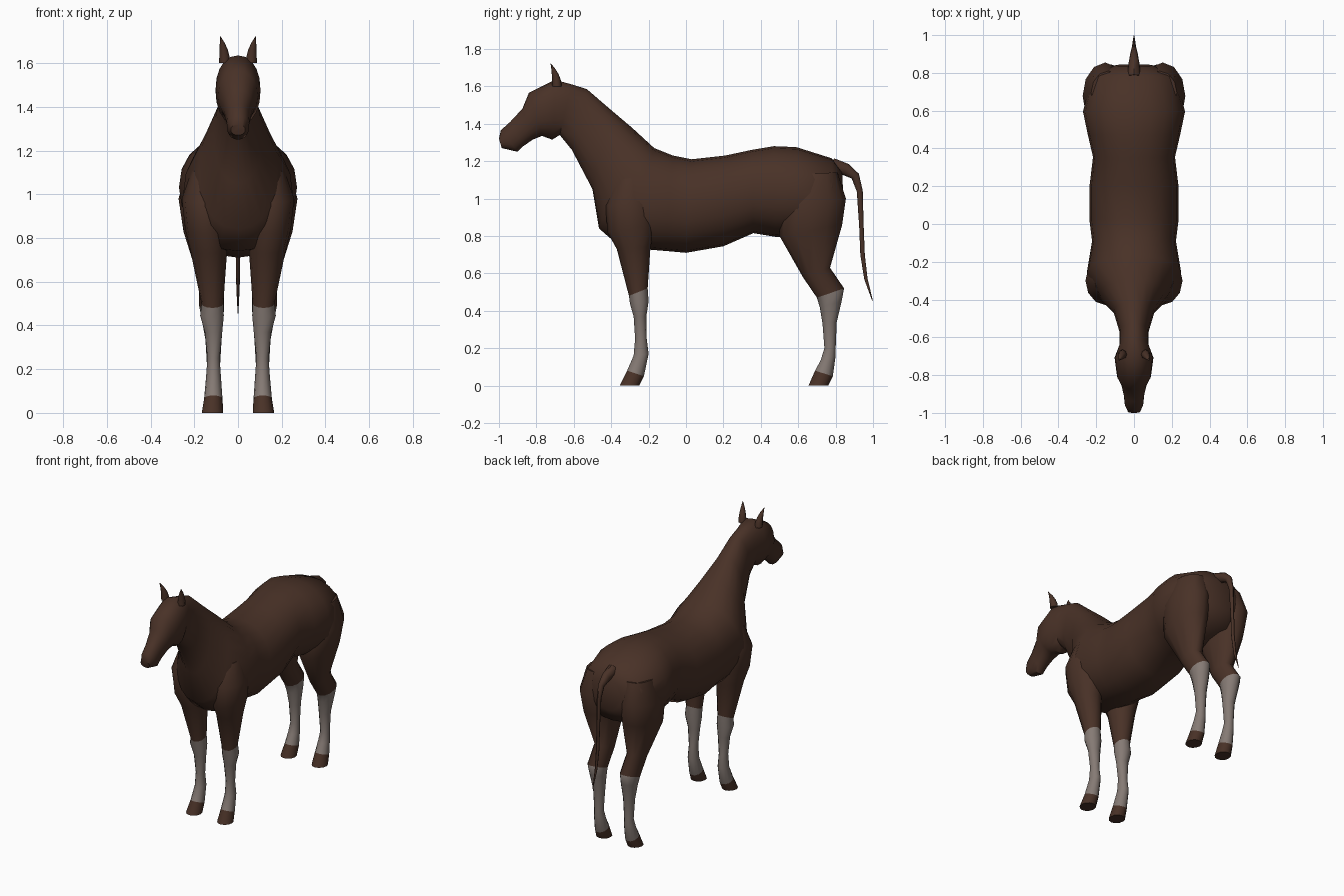
import bpy, bmesh, math
from mathutils import Vector


def material(name, rgb):
    m = bpy.data.materials.new(name)
    m.diffuse_color = (*rgb, 1)
    return m


BROWN = material("dark brown coat", (0.066, 0.031, 0.020))
SOCK = material("grey sock", (0.235, 0.195, 0.175))


def loft(name, sections, n=16, power=1.0, offset=lambda w: 0, sock=None):
    """Skin rings that span (y0, z0)-(y1, z1) with half-width w."""
    bm = bmesh.new()
    rings = []
    for y0, z0, y1, z1, w in sections:
        c = Vector((offset(w), (y0 + y1) / 2, (z0 + z1) / 2))
        a = Vector((0, (y1 - y0) / 2, (z1 - z0) / 2))
        ring = []
        for i in range(n):
            t = 2 * math.pi * i / n
            s, k = [math.copysign(abs(v) ** power, v) for v in (math.sin(t), math.cos(t))]
            ring.append(bm.verts.new(c + a * k + Vector((w * s, 0, 0))))
        rings.append(ring)
    for r, (p, q) in enumerate(zip(rings, rings[1:])):
        for i in range(n):
            j = (i + 1) % n
            f = bm.faces.new((p[i], p[j], q[j], q[i]))
            if sock and sock[0] <= r < sock[1]:
                f.material_index = 1
    bm.faces.new(rings[0])
    bm.faces.new(rings[-1])
    bmesh.ops.recalc_face_normals(bm, faces=bm.faces)
    me = bpy.data.meshes.new(name)
    bm.to_mesh(me)
    bm.free()
    me.materials.append(BROWN)
    me.materials.append(SOCK)
    ob = bpy.data.objects.new(name, me)
    bpy.context.collection.objects.link(ob)
    bpy.context.view_layer.objects.active = ob
    ob.select_set(True)
    bpy.ops.object.shade_smooth_by_angle(angle=math.radians(50))
    ob.select_set(False)


# Rump, barrel, neck and head as one skin
loft("body_neck_head", [
    (0.845, 0.93, 0.835, 1.14, 0.10),
    (0.79, 0.84, 0.78, 1.215, 0.225),
    (0.60, 0.79, 0.59, 1.275, 0.27),
    (0.48, 0.795, 0.47, 1.28, 0.245),
    (0.36, 0.815, 0.35, 1.26, 0.217),
    (0.20, 0.745, 0.21, 1.23, 0.235),
    (0.00, 0.71, 0.03, 1.21, 0.235),
    (-0.11, 0.72, -0.07, 1.23, 0.222),
    (-0.35, 0.74, -0.17, 1.27, 0.25),
    (-0.465, 0.84, -0.29, 1.38, 0.18),
    (-0.50, 1.05, -0.42, 1.49, 0.11),
    (-0.61, 1.26, -0.53, 1.585, 0.077),
    (-0.675, 1.34, -0.61, 1.61, 0.078),
    (-0.715, 1.315, -0.70, 1.635, 0.103),
    (-0.77, 1.335, -0.84, 1.565, 0.09),
    (-0.82, 1.315, -0.875, 1.48, 0.068),
    (-0.87, 1.28, -0.94, 1.41, 0.054),
    (-0.90, 1.25, -0.99, 1.365, 0.05),
    (-0.985, 1.27, -1.0, 1.32, 0.033),
], n=20, power=0.92)

# Leg sections from shoulder or hip down to the hoof
FRONT = [
    (-0.38, 1.10, -0.20, 1.12, 0.08),
    (-0.43, 0.96, -0.17, 1.00, 0.11),
    (-0.42, 0.82, -0.16, 0.86, 0.10),
    (-0.37, 0.73, -0.19, 0.74, 0.083),
    (-0.305, 0.48, -0.205, 0.52, 0.05),
    (-0.30, 0.44, -0.20, 0.45, 0.054),
    (-0.28, 0.37, -0.212, 0.37, 0.04),
    (-0.272, 0.25, -0.21, 0.25, 0.028),
    (-0.28, 0.16, -0.20, 0.17, 0.034),
    (-0.315, 0.08, -0.225, 0.05, 0.042),
    (-0.355, 0.0, -0.25, 0.0, 0.049),
]
HIND = [
    (0.58, 1.13, 0.81, 1.14, 0.09),
    (0.50, 0.96, 0.855, 1.00, 0.12),
    (0.50, 0.80, 0.835, 0.86, 0.105),
    (0.625, 0.58, 0.77, 0.63, 0.058),
    (0.70, 0.47, 0.845, 0.52, 0.058),
    (0.715, 0.42, 0.832, 0.45, 0.05),
    (0.73, 0.33, 0.806, 0.34, 0.037),
    (0.74, 0.20, 0.80, 0.20, 0.029),
    (0.72, 0.135, 0.80, 0.16, 0.035),
    (0.69, 0.08, 0.785, 0.05, 0.042),
    (0.655, 0.0, 0.76, 0.0, 0.049),
]

# Ear: leaf tapering to a tip that leans forward and outward
EAR = []
for i in range(5):
    t = i / 4
    r = 0.024 * (1 - t ** 2) + 0.001
    y, z = -0.69 - 0.033 * t ** 2, 1.60 + 0.122 * t
    EAR.append((y - r, z, y + r, z, r))

for label, s in (("left", 1), ("right", -1)):
    # Thick thighs sit a little further out than the slim shins
    leg_x = lambda w: s * (0.112 + 0.5 * max(0, w - 0.04))
    loft(f"{label}_front_leg", FRONT, 12, offset=leg_x, sock=(4, 9))
    loft(f"{label}_hind_leg", HIND, 12, offset=leg_x, sock=(4, 9))
    loft(f"{label}_ear", EAR, 8, offset=lambda w: s * (0.081 - 0.8 * w))

# Tail: tapering tube that arches off the rump and hangs to a point
PATH = [(0.78, 1.175, 0.042), (0.855, 1.155, 0.033), (0.905, 1.12, 0.023),
        (0.929, 1.04, 0.016), (0.938, 0.85, 0.012), (0.944, 0.70, 0.012),
        (0.962, 0.57, 0.009), (0.997, 0.455, 0.002)]
tail = []
for i, (y, z, r) in enumerate(PATH):
    a, b = PATH[max(i - 1, 0)], PATH[min(i + 1, len(PATH) - 1)]
    d = Vector((a[1] - b[1], b[0] - a[0])).normalized() * r
    tail.append((y - d.x, z - d.y, y + d.x, z + d.y, r * 0.85))
loft("tail", tail, n=8)
